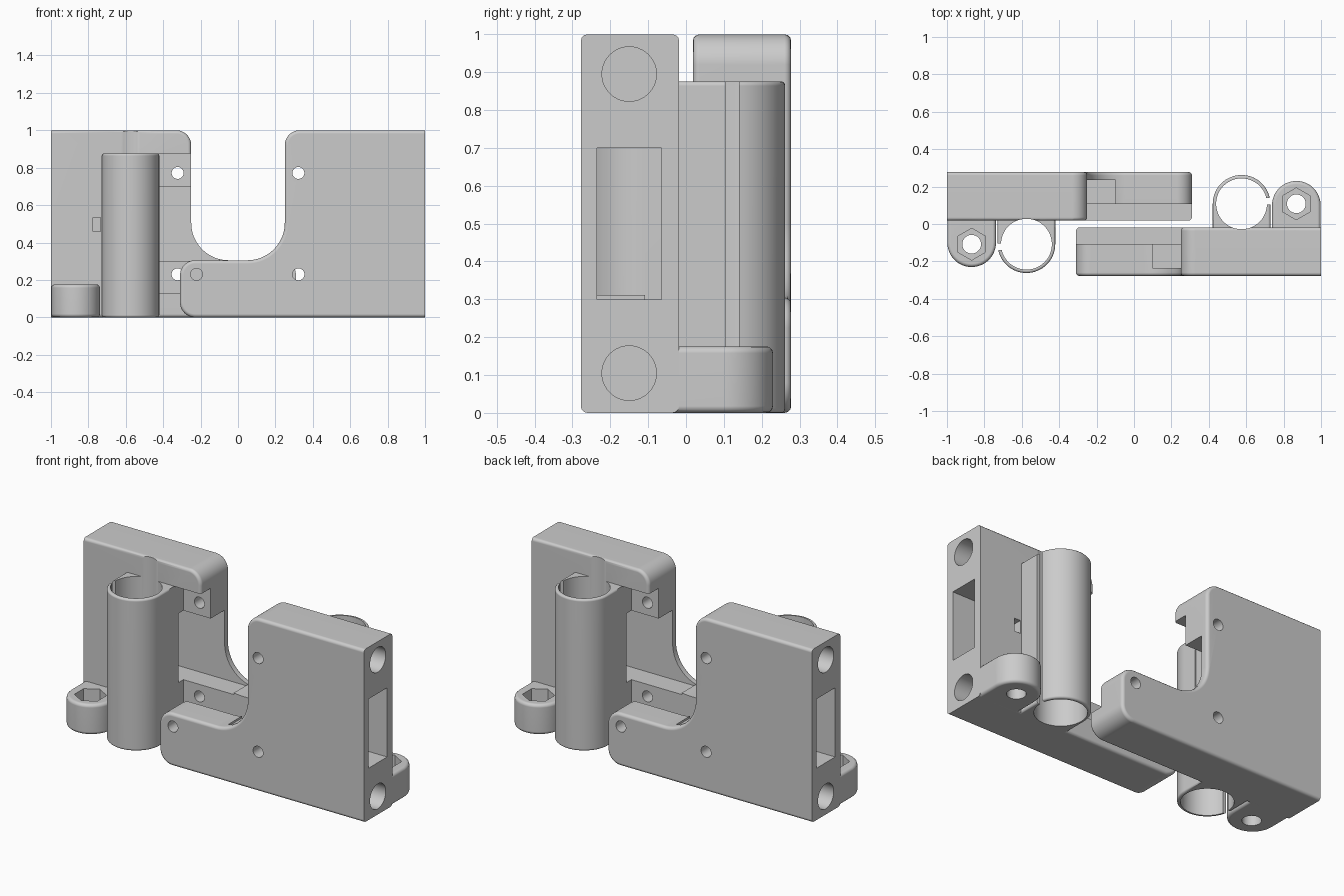
import bpy, bmesh
from math import radians, cos, sin, pi

if "Cube" in bpy.data.objects:
    bpy.data.objects.remove(bpy.data.objects["Cube"], do_unlink=True)

grey = bpy.data.materials.new("plain grey")
grey.use_nodes = True
colour = (0.6, 0.6, 0.6, 1)
grey.diffuse_color = colour
grey.node_tree.nodes["Principled BSDF"].inputs["Base Color"].default_value = colour


def arc(cx, cy, r, start, end, steps=12):
    angles = [radians(start + (end - start) * i / steps) for i in range(steps + 1)]
    return [(cx + r * cos(a), cy + r * sin(a)) for a in angles]


def circle(cx, cy, r, sides=40, start=0):
    return arc(cx, cy, r, start, start + 360, sides)[:-1]


def rect(a0, a1, b0, b1):
    return [(a0, b0), (a1, b0), (a1, b1), (a0, b1)]


def extrude(name, points, axis, lo, hi, bevel=0, keep=None):
    """Prism from an outline along an axis, with rounded cap edges."""
    place = {"x": lambda a, b, h: (h, a, b),
             "y": lambda a, b, h: (a, h, b),
             "z": lambda a, b, h: (a, b, h)}[axis]
    bm = bmesh.new()
    low = [bm.verts.new(place(a, b, lo)) for a, b in points]
    high = [bm.verts.new(place(a, b, hi)) for a, b in points]
    caps = [bm.faces.new(low), bm.faces.new(high)]
    for i in range(len(points)):
        j = (i + 1) % len(points)
        bm.faces.new((low[i], low[j], high[j], high[i]))
    bmesh.ops.recalc_face_normals(bm, faces=bm.faces[:])
    if bevel:
        edges = {e for f in caps for e in f.edges if keep is None or keep(e)}
        bmesh.ops.bevel(bm, geom=list(edges), offset=bevel, segments=3,
                        profile=0.5, affect="EDGES")
    mesh = bpy.data.meshes.new(name)
    bm.to_mesh(mesh)
    bm.free()
    mesh.materials.append(grey)
    obj = bpy.data.objects.new(name, mesh)
    bpy.context.collection.objects.link(obj)
    return obj


# L-shaped plate with a long toe
FRONT, BACK = -0.278, -0.018
outline = (arc(-0.23, 0.08, 0.08, 180, 270) + [(1, 0), (1, 1)]
           + arc(0.33, 0.92, 0.08, 90, 180)
           + arc(0.05, 0.505, 0.2, 0, -90, 20)
           + arc(-0.23, 0.225, 0.08, 90, 180))
half = extrude("front_bracket", outline, "y", FRONT, BACK, 0.018,
               lambda e: not all(v.co.x > 0.999 for v in e.verts))

# Bearing sleeve and round lug on the inner side
TX, TY, R = 0.575, 0.108, 0.154
sleeve = [(TX - R, -0.05), (TX + R, -0.05)] + arc(TX, TY, R, 0, 180, 32)
lug = [(0.738, -0.05), (0.998, -0.05)] + arc(0.868, 0.1, 0.13, 0, 180, 24)
added = [extrude("sleeve", sleeve, "z", 0, 0.876, 0.012),
         extrude("lug", lug, "z", 0, 0.176, 0.018)]

# Cut-outs: bore, slit, belt channel, inner recess and small notch
cutters = [
    extrude("bore", circle(TX, TY, 0.136, 48), "z", -0.1, 1.1),
    extrude("slit", rect(0.68, 0.734, 0.105, 0.14), "z", -0.1, 1.1),
    extrude("belt_channel", rect(-0.235, -0.065, 0.3, 0.7), "x", 0.1, 1.1),
    extrude("channel_opening", rect(0.1, 0.425, 0.3, 0.7), "y", -0.235, 0.02),
    extrude("inner_recess", rect(-0.5, 0.425, 0.13, 0.875), "y", -0.108, 0.02),
    extrude("notch", rect(0.735, 0.775, 0.46, 0.535), "y", -0.1, 0.0),
    extrude("lug_hole", circle(0.868, 0.108, 0.05, 28), "z", -0.1, 0.3),
    extrude("nut_pocket", circle(0.868, 0.108, 0.085, 6, 30), "z", 0.09, 0.3),
]
# Blind rod sockets in the end face
for z in (0.105, 0.895):
    cutters.append(extrude("rod_socket", circle(-0.15, z, 0.072), "x", 0.45, 1.1))
# Screw holes through the plate
for x, z in ((0.323, 0.772), (0.323, 0.23), (-0.222, 0.23)):
    cutters.append(extrude("screw_hole", circle(x, z, 0.032, 24), "y", -0.4, 0.1))

for operation, tools in (("UNION", added), ("DIFFERENCE", cutters)):
    for tool in tools:
        tool.hide_render = True
        mod = half.modifiers.new(tool.name, "BOOLEAN")
        mod.operation = operation
        mod.solver = "EXACT"
        mod.object = tool

# Bake the booleans and drop the helpers
bpy.context.view_layer.update()
graph = bpy.context.evaluated_depsgraph_get()
mesh = bpy.data.meshes.new_from_object(half.evaluated_get(graph))
half.modifiers.clear()
half.data = mesh
for tool in added + cutters:
    bpy.data.objects.remove(tool, do_unlink=True)
mesh.shade_smooth()
mesh.set_sharp_from_angle(angle=radians(35))
weighted = half.modifiers.new("flat_face_normals", "WEIGHTED_NORMAL")
weighted.keep_sharp = True

# Matching half, turned about the vertical axis
twin = half.copy()
twin.name = "back_bracket"
twin.rotation_euler.z = pi
bpy.context.collection.objects.link(twin)
